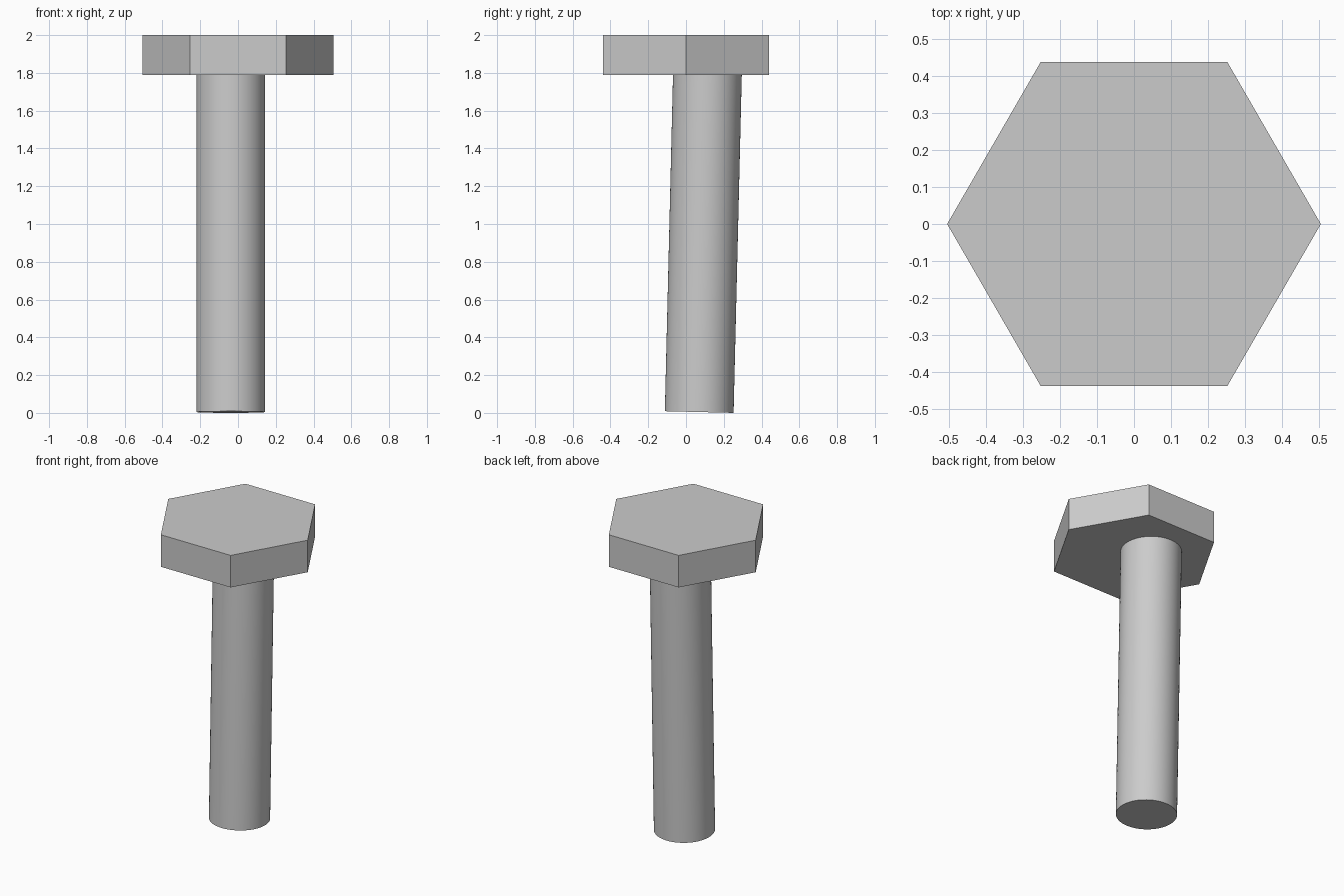
import bpy, math
from mathutils import Vector

if "Cube" in bpy.data.objects:
    bpy.data.objects.remove(bpy.data.objects["Cube"])


def prism(name, sides, radius, bottom, top):
    """Cylinder or prism running from one centre point to another."""
    bottom, top = Vector(bottom), Vector(top)
    axis = top - bottom
    bpy.ops.mesh.primitive_cylinder_add(
        vertices=sides, radius=radius, depth=axis.length,
        location=(bottom + top) / 2, rotation=(math.atan2(-axis.y, axis.z), 0, 0))
    obj = bpy.context.object
    obj.name = name
    return obj


# Hexagonal head, corners pointing along x
head = prism("bolt_head", 6, 0.506, (0, 0, 1.79), (0, 0, 2.0))
head.rotation_euler.z = math.radians(30)

# Round shank, slightly off centre and leaning, sunk into the head
shank = prism("bolt_shank", 64, 0.182, (-0.038, 0.07, 0.0045), (-0.038, 0.115, 1.86))
bpy.ops.object.shade_smooth_by_angle(angle=math.radians(30))
